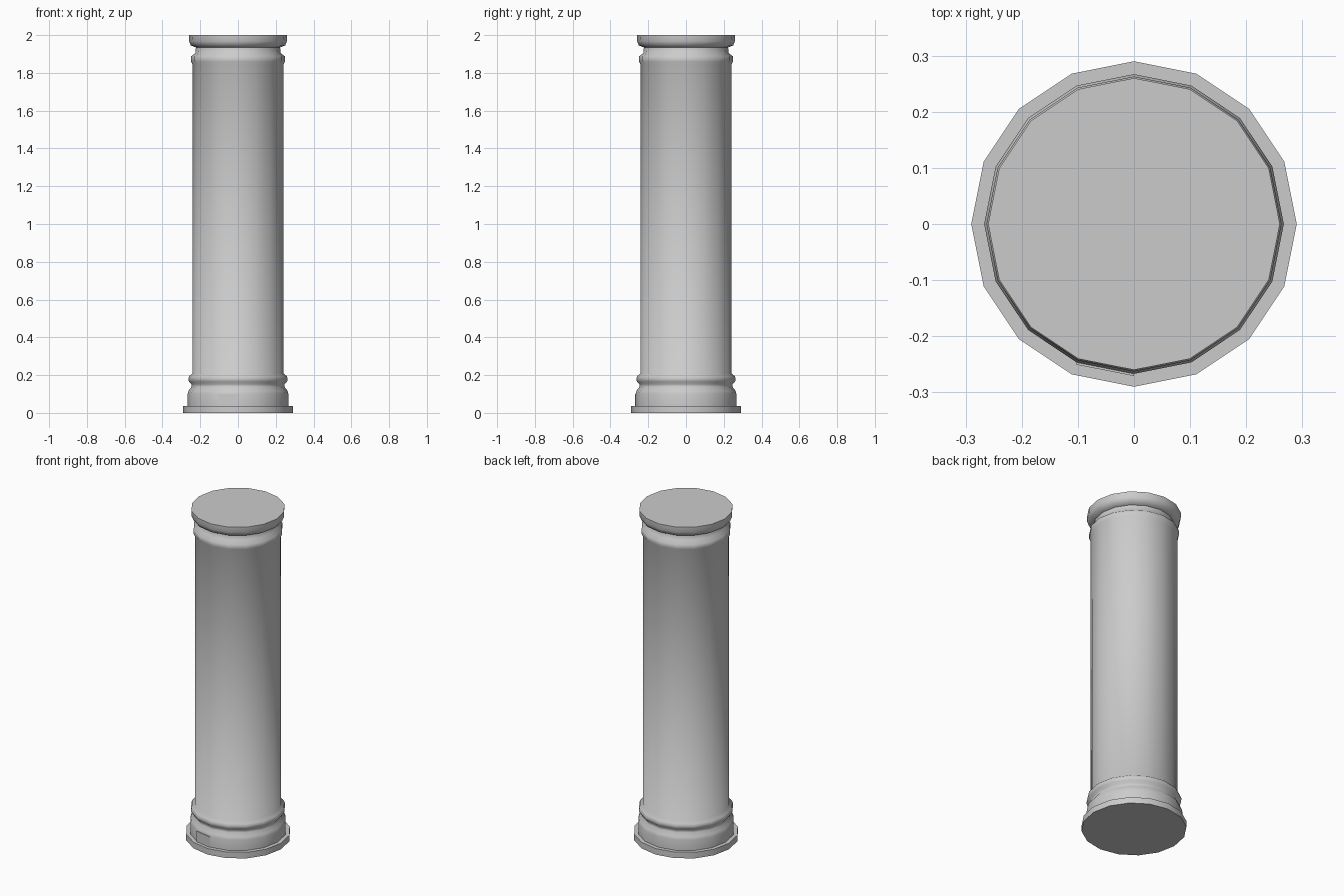
import bpy, bmesh
from math import cos, sin, pi, radians

SIDES = 16

cube = bpy.data.objects.get("Cube")
if cube:
    bpy.data.objects.remove(cube, do_unlink=True)

stone = bpy.data.materials.new("grey stone")
stone.use_nodes = True
stone.diffuse_color = (0.6, 0.6, 0.6, 1)
stone.node_tree.nodes["Principled BSDF"].inputs["Base Color"].default_value = (0.6, 0.6, 0.6, 1)


def point(r, z, step):
    a = 2 * pi * step / SIDES
    return (r * cos(a), r * sin(a), z)


def finish(name, bm, angle):
    bmesh.ops.recalc_face_normals(bm, faces=bm.faces)
    mesh = bpy.data.meshes.new(name)
    bm.to_mesh(mesh)
    bm.free()
    mesh.materials.append(stone)
    obj = bpy.data.objects.new(name, mesh)
    bpy.context.collection.objects.link(obj)
    bpy.ops.object.select_all(action="DESELECT")
    obj.select_set(True)
    bpy.context.view_layer.objects.active = obj
    bpy.ops.object.shade_smooth_by_angle(angle=radians(angle))
    return obj


def lathe(name, profile, angle=60):
    """Turn (radius, height) pairs into a capped many-sided solid."""
    bm = bmesh.new()
    rings = [[bm.verts.new(point(r, z, i)) for i in range(SIDES)] for r, z in profile]
    for low, high in zip(rings, rings[1:]):
        for i in range(SIDES):
            j = (i + 1) % SIDES
            bm.faces.new((low[i], low[j], high[j], high[i]))
    bm.faces.new(rings[0])
    bm.faces.new(rings[-1])
    return finish(name, bm, angle)


# Flat plinth at the foot
lathe("plinth", [(0.29, 0), (0.29, 0.037)])

# Base drum, torus moulding, shaft, collar and flared cap in one turned body
lathe("column_body", [
    (0.267, 0.037), (0.267, 0.1), (0.262, 0.118), (0.247, 0.137), (0.247, 0.152),
    (0.26, 0.166), (0.263, 0.18), (0.258, 0.195), (0.242, 0.208),
    (0.241, 1.845), (0.248, 1.86), (0.248, 1.888), (0.226, 1.905), (0.223, 1.935),
    (0.25, 1.945), (0.259, 1.968), (0.26, 2.0)])

# Thin plate on one front facet of the base drum
bm = bmesh.new()
rings = [[bm.verts.new(point(r, z, s)) for s in (11, 12)]
         for r, z in ((0.266, 0.037), (0.271, 0.037), (0.271, 0.1), (0.266, 0.1))]
for a, b in zip(rings, rings[1:] + rings[:1]):
    bm.faces.new((a[0], a[1], b[1], b[0]))
for side in (0, 1):
    bm.faces.new([ring[side] for ring in rings])
finish("base_plate", bm, 30)
